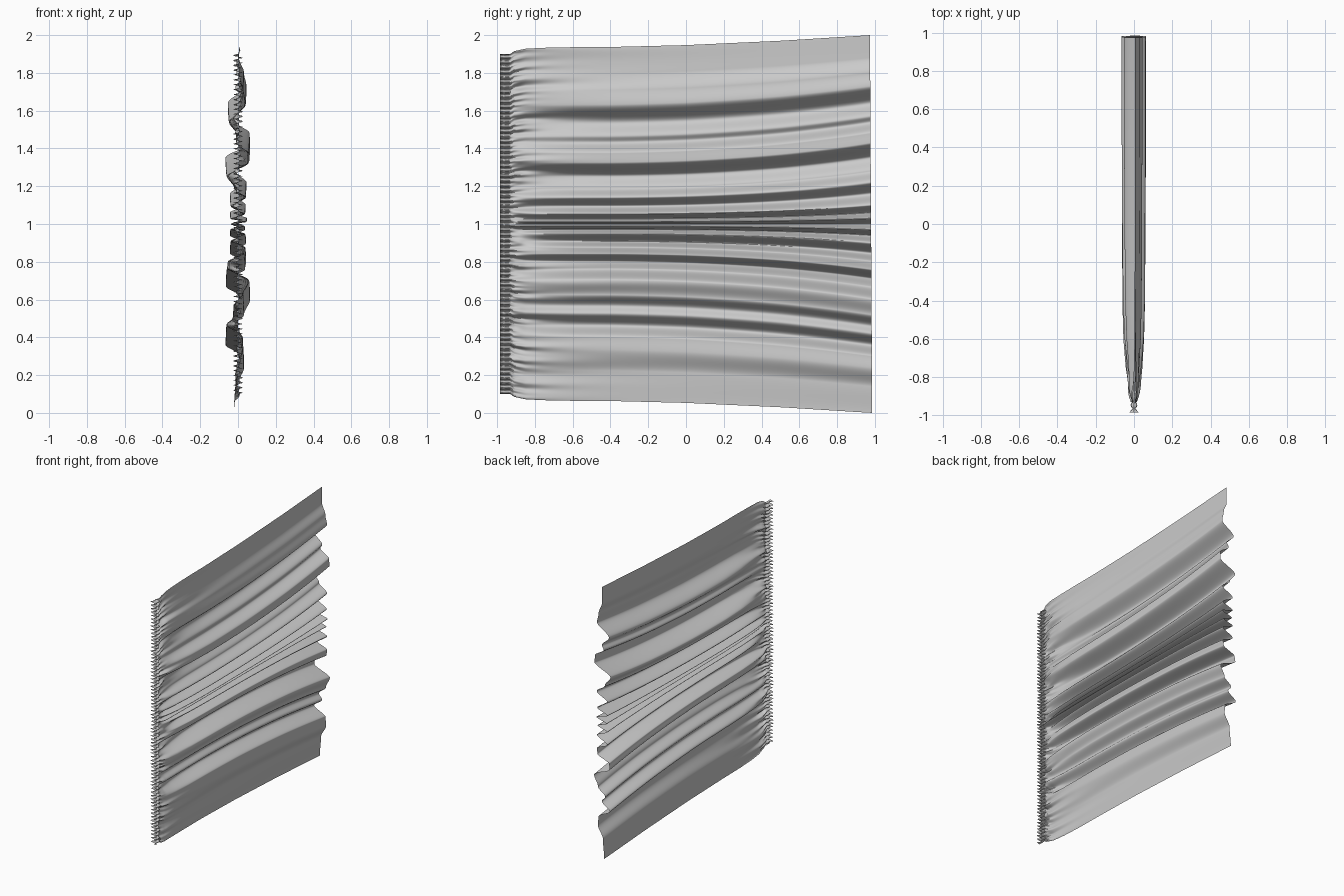
import bpy, math, random

if "Cube" in bpy.data.objects:
    bpy.data.objects.remove(bpy.data.objects["Cube"])
random.seed(4)

# Fold profile along the free hem: (height, sideways offset)
HEM = [(0, -.02), (.14, -.01), (.24, .03), (.30, .025), (.36, -.062), (.42, 0), (.46, -.025),
       (.52, .03), (.60, .06), (.67, -.06), (.71, -.055), (.76, .035), (.80, .04),
       (.845, -.04), (.90, .04), (.94, -.04), (.97, .035), (1.0, -.035), (1.03, .045),
       (1.06, -.04), (1.10, .038), (1.16, -.04), (1.22, .042), (1.28, -.02),
       (1.35, -.062), (1.43, .06), (1.48, .058), (1.54, -.01), (1.57, .005),
       (1.64, -.05), (1.73, .042), (1.80, .03), (1.88, .005), (2, .005)]
# Along the length: (y, fold strength, half height)
RUN = [(-.985, .0, .90), (-.93, .03, .90), (-.91, .16, .915), (-.85, .42, .928),
       (-.75, .66, .933), (-.6, .86, .936), (-.4, .96, .937), (0, 1, .947),
       (.5, 1.04, .97), (.98, 1.06, 1.0)]


def ease(table, v, col=1, smooth=True):
    for a, b in zip(table, table[1:]):
        if v <= b[0]:
            t = max(0, (v - a[0]) / (b[0] - a[0]))
            if smooth:
                t = t * t * (3 - 2 * t)
            return a[col] + (b[col] - a[col]) * t
    return table[-1][col]


# Wrinkles radiating from the gathers: waves, size, fade length, phase
wrinkles = [(random.uniform(lo, hi), size, fade, random.uniform(0, 6.28))
            for lo, hi, size, fade in [(14, 18, .007, .40), (20, 26, .008, .22),
                                       (28, 36, .008, .13), (38, 46, .007, .08),
                                       (50, 58, .006, .05)]]
NZ = 900
rows = [-.985 + .055 * i / 14 for i in range(14)]
rows += [-.93 + 1.91 * (i / 75) ** 1.8 for i in range(76)]
ruffle_phase = [random.uniform(-.9, .9) for _ in range(70)]
hem = [ease(HEM, 2 * k / NZ) for k in range(NZ + 1)]

verts, faces = [], []
for y in rows:
    strength = ease(RUN, y, 1, False)
    half = ease(RUN, y, 2, False)
    t = min(1, max(0, (.98 - y) / 1.4))
    power = 1 + .25 * t * (2 - t)
    d = y + .93
    for k in range(NZ + 1):
        s = 2 * k / NZ - 1
        sz = math.copysign(abs(s) ** power, s)
        x = hem[k] * strength
        if d >= 0:
            rise = .35 + .65 * min(1, d / .05)
            for n, size, fade, ph in wrinkles:
                x += size * rise * math.exp(-d / fade) * math.sin(math.pi * n * sz + ph + 1.5 * math.sin(5 * sz + ph))
        # Smocked band: ruffles puffing out between two stitch lines
        w = (sz + 1) * 34.5
        ph = ruffle_phase[min(69, int(w))] * math.sin(math.pi * (w % 1)) ** 2
        wave = math.sin(2 * math.pi * w + ph)
        if d < 0:
            if y > -.965:
                amp = .006 + .010 * math.sin(math.pi * (y + .965) / .035)
            else:
                amp = .006 + .019 * (-.965 - y) / .02
        else:
            amp = .006 * math.exp(-d / .03)
        x += amp * wave
        yy = y + (.006 * -s if y > .9 else 0) * (y - .9) / .08
        verts.append((x, yy, 1 + half * sz))
N = NZ + 1
for r in range(len(rows) - 1):
    for k in range(NZ):
        a = r * N + k
        faces.append((a, a + N, a + N + 1, a + 1))

# Gathered curtain sheet
mesh = bpy.data.meshes.new("gathered_curtain")
mesh.from_pydata(verts, [], faces)
mesh.polygons.foreach_set("use_smooth", [True] * len(faces))
mesh.update()
curtain = bpy.data.objects.new("gathered_curtain", mesh)
bpy.context.collection.objects.link(curtain)
